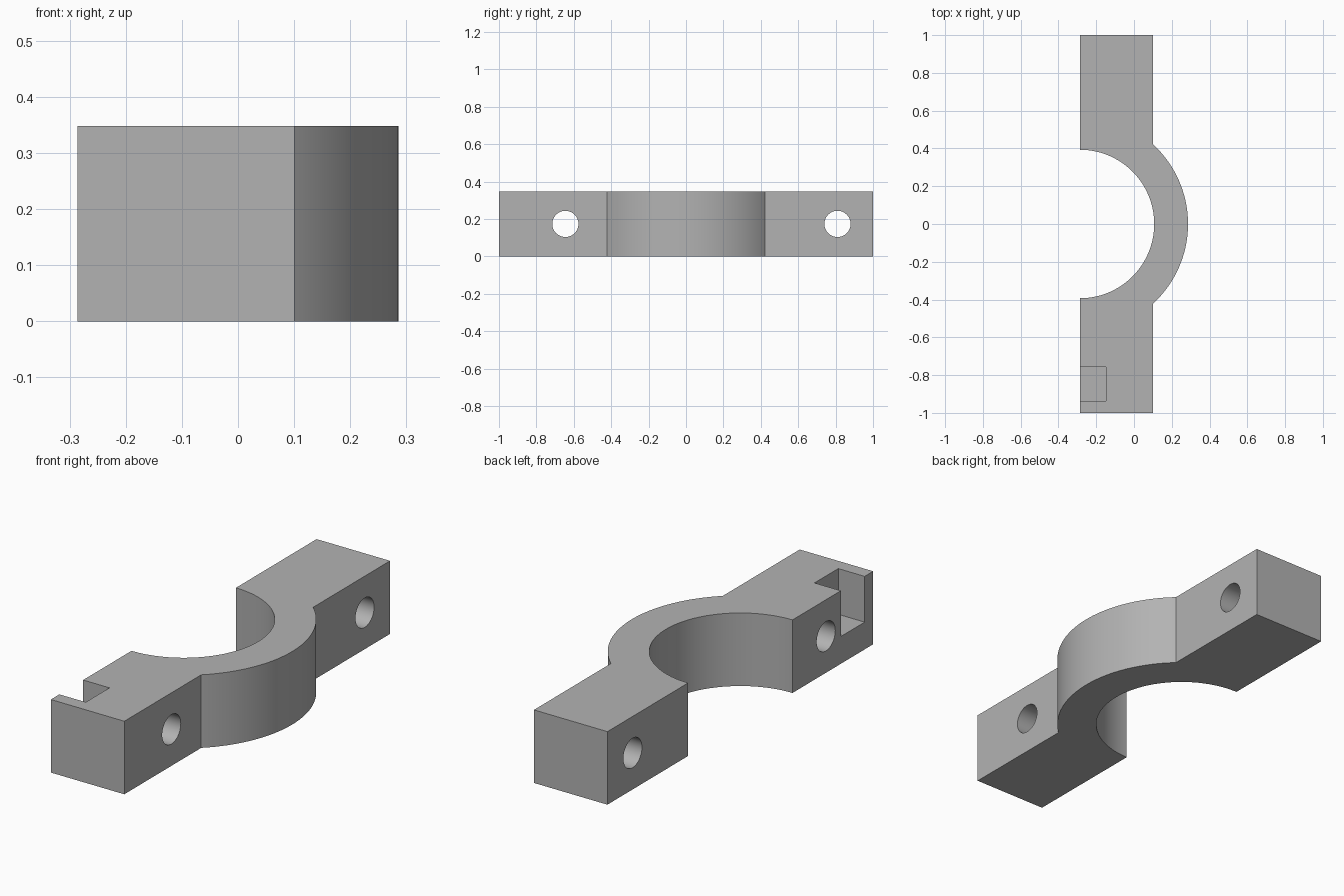
import bpy, bmesh, math
from mathutils import Matrix

cube = bpy.data.objects.get("Cube")
if cube:
    bpy.data.objects.remove(cube, do_unlink=True)

HALF_X, HEIGHT = 0.286, 0.348
BLOCK_X = 0.101              # outer face of the end lugs
R_IN, R_OUT = 0.393, 0.572   # both arcs are centred on the flat mating face
ARC_STEPS = 64

grey = bpy.data.materials.new("plain grey")
grey.use_nodes = True
color = (0.45, 0.45, 0.45, 1)
grey.diffuse_color = color
grey.node_tree.nodes["Principled BSDF"].inputs["Base Color"].default_value = color


def add_object(name, bm):
    bmesh.ops.recalc_face_normals(bm, faces=bm.faces)
    mesh = bpy.data.meshes.new(name)
    bm.to_mesh(mesh)
    bm.free()
    mesh.materials.append(grey)
    obj = bpy.data.objects.new(name, mesh)
    bpy.context.collection.objects.link(obj)
    return obj


def arc(radius, limit):
    """Arc from -limit to +limit around the mating face centre."""
    return [(-HALF_X + radius * math.cos(a), radius * math.sin(a))
            for a in (limit * (2 * i / ARC_STEPS - 1) for i in range(ARC_STEPS + 1))]


def cut(target, cutter):
    cutter.hide_render = True
    mod = target.modifiers.new("cut", 'BOOLEAN')
    mod.operation, mod.solver, mod.object = 'DIFFERENCE', 'EXACT', cutter
    bpy.context.view_layer.objects.active = target
    bpy.ops.object.modifier_apply(modifier=mod.name)
    bpy.data.objects.remove(cutter, do_unlink=True)


# Clamp body: half ring with a lug at each end, extruded upwards
outer = arc(R_OUT, math.acos((BLOCK_X + HALF_X) / R_OUT))
inner = arc(R_IN, math.pi / 2)
profile = ([(-HALF_X, -1), (BLOCK_X, -1)] + outer
           + [(BLOCK_X, 1), (-HALF_X, 1)] + inner[::-1])
bm = bmesh.new()
face = bm.faces.new([bm.verts.new((x, y, 0)) for x, y in profile])
top = bmesh.ops.extrude_face_region(bm, geom=[face])
bmesh.ops.translate(bm, vec=(0, 0, HEIGHT),
                    verts=[v for v in top["geom"] if isinstance(v, bmesh.types.BMVert)])
clamp = add_object("half_clamp", bm)

# Bolt holes through the lugs
for y in (-0.645, 0.81):
    bm = bmesh.new()
    place = Matrix.Translation((0, y, HEIGHT / 2)) @ Matrix.Rotation(math.pi / 2, 4, 'Y')
    bmesh.ops.create_cone(bm, cap_ends=True, segments=48, radius1=0.07,
                          radius2=0.07, depth=1, matrix=place)
    cut(clamp, add_object("bolt_hole_cutter", bm))

# Notch in the corner of the front lug, open to the top and the mating face
x0, x1, y0, y1, z0, z1 = -0.4, -0.147, -0.936, -0.757, 0.13, 0.5
bm = bmesh.new()
place = (Matrix.Translation(((x0 + x1) / 2, (y0 + y1) / 2, (z0 + z1) / 2))
         @ Matrix.Diagonal((x1 - x0, y1 - y0, z1 - z0, 1)))
bmesh.ops.create_cube(bm, size=1, matrix=place)
cut(clamp, add_object("notch_cutter", bm))

# Smooth curved walls, crisp edges
bpy.ops.object.select_all(action='DESELECT')
clamp.select_set(True)
bpy.context.view_layer.objects.active = clamp
bpy.ops.object.shade_smooth_by_angle(angle=math.radians(30))
